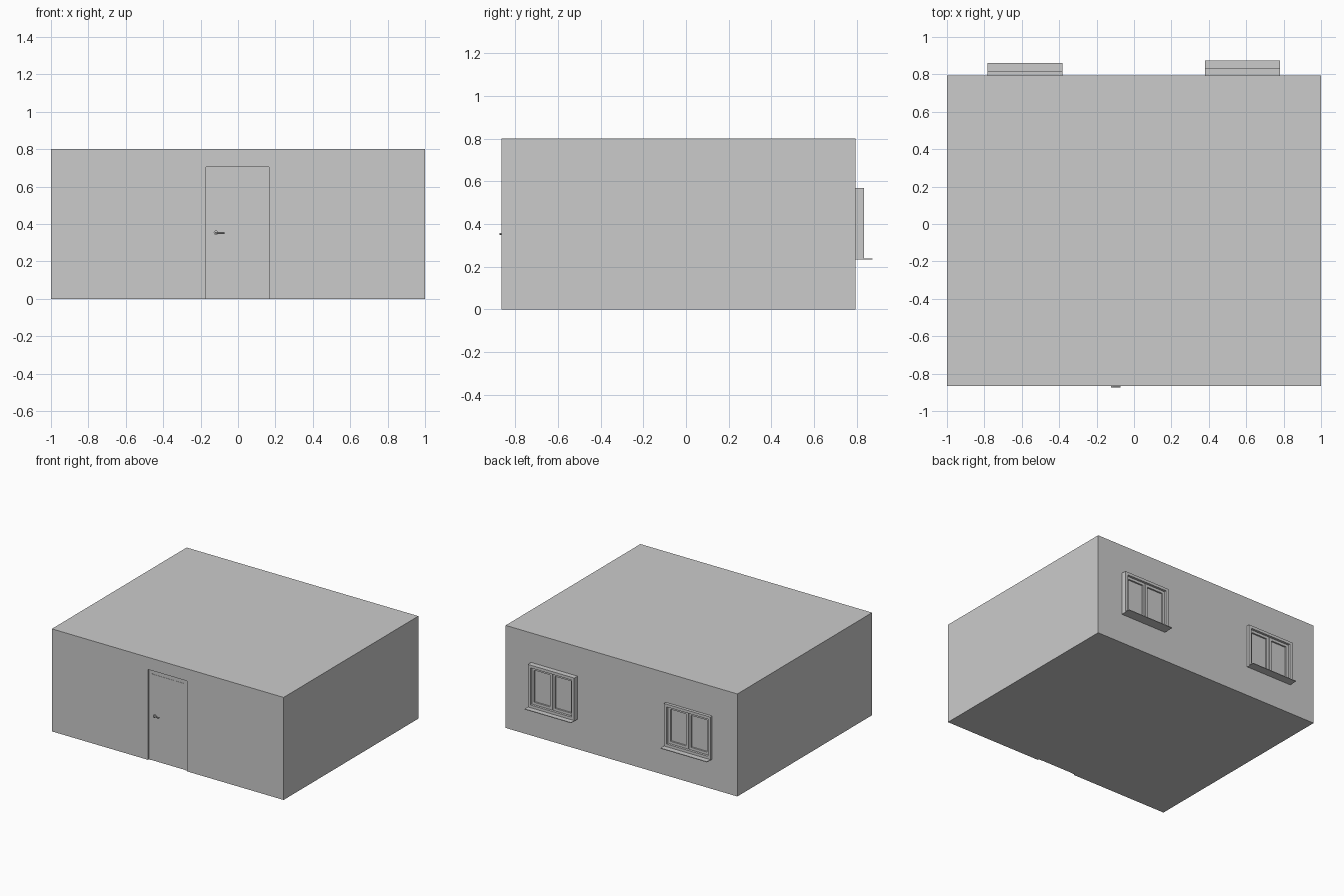
import bpy, bmesh
from math import radians
from mathutils import Matrix

if "Cube" in bpy.data.objects:
    bpy.data.objects.remove(bpy.data.objects["Cube"])


def box(name, x0, x1, y0, y1, z0, z1):
    bm = bmesh.new()
    bmesh.ops.create_cube(bm, size=1)
    for v in bm.verts:
        v.co = ((x0 + x1) / 2 + v.co.x * (x1 - x0),
                (y0 + y1) / 2 + v.co.y * (y1 - y0),
                (z0 + z1) / 2 + v.co.z * (z1 - z0))
    return finish(name, bm)


def finish(name, bm):
    mesh = bpy.data.meshes.new(name)
    bm.to_mesh(mesh)
    bm.free()
    ob = bpy.data.objects.new(name, mesh)
    bpy.context.collection.objects.link(ob)
    return ob


def frame(name, x0, x1, y0, y1, z0, z1, w):
    """Rectangular ring with border w, extruded from y0 to y1."""
    bm = bmesh.new()
    rings = []
    for y in (y0, y1):
        for d in (0, w):
            rings.append([bm.verts.new((x, y, z)) for x, z in (
                (x0 + d, z0 + d), (x1 - d, z0 + d), (x1 - d, z1 - d), (x0 + d, z1 - d))])
    for a, b in ((0, 1), (1, 3), (3, 2), (2, 0)):
        for i in range(4):
            j = (i + 1) % 4
            bm.faces.new((rings[a][i], rings[a][j], rings[b][j], rings[b][i]))
    bmesh.ops.recalc_face_normals(bm, faces=bm.faces)
    return finish(name, bm)


def rod(name, center, r, length, axis):
    bm = bmesh.new()
    turn = Matrix.Rotation(radians(90), 4, 'X' if axis == 'y' else 'Y')
    bmesh.ops.create_cone(bm, cap_ends=True, segments=20, radius1=r, radius2=r,
                          depth=length, matrix=Matrix.Translation(center) @ turn)
    ob = finish(name, bm)
    bpy.context.view_layer.objects.active = ob
    ob.select_set(True)
    bpy.ops.object.shade_smooth_by_angle(angle=radians(35))
    ob.select_set(False)
    return ob


FRONT, BACK = -0.866, 0.795
house = box("house_body", -1, 1, FRONT, BACK, 0, 0.8)


def cut(*dims):
    cutter = box("recess_cutter", *dims)
    cutter.hide_render = True
    mod = house.modifiers.new("recess", 'BOOLEAN')
    mod.operation = 'DIFFERENCE'
    mod.object = cutter
    mod.solver = 'EXACT'
    bpy.context.view_layer.objects.active = house
    bpy.ops.object.modifier_apply(modifier=mod.name)
    bpy.data.objects.remove(cutter)


# Windows: casing, two sashes with panes, thin projecting sill
for side, cx, front, lip in (("left", -0.583, 0.818, 0.86), ("right", 0.58, 0.835, 0.875)):
    x0, x1, z0, z1, w = cx - 0.2, cx + 0.2, 0.237, 0.57, 0.022
    cut(x0 + w, x1 - w, front - 0.06, BACK + 0.1, z0 + 0.005, z1 - w)
    frame(side + "_window_casing", x0, x1, BACK - 0.005, front, z0, z1, w)
    box(side + "_window_sill", x0, x1, BACK - 0.005, lip, z0 - 0.004, z0 + 0.001)
    for part, a, b in (("a", x0 + w, cx - 0.002), ("b", cx + 0.002, x1 - w)):
        frame(f"{side}_window_sash_{part}", a, b, front - 0.055, front - 0.018,
              z0 + w, z1 - w, 0.02)
        box(f"{side}_window_pane_{part}", a + 0.015, b - 0.015, front - 0.05, front - 0.03,
            z0 + w + 0.015, z1 - w - 0.015)

# Door: shallow recess, frame posts and head, leaf
cut(-0.17, 0.166, FRONT - 0.1, FRONT + 0.012, -0.1, 0.705)
for name, a, b in (("left", -0.17, -0.142), ("right", 0.138, 0.166)):
    box(f"door_{name}_post", a, b, FRONT + 0.010, FRONT + 0.03, 0, 0.705)
box("door_head", -0.17, 0.166, FRONT + 0.010, FRONT + 0.03, 0.677, 0.705)
box("door_leaf", -0.142, 0.138, FRONT + 0.010, FRONT + 0.03, 0.004, 0.673)

# Door handle: rosette, neck, lever
rod("handle_rosette", (-0.118, FRONT + 0.006, 0.353), 0.012, 0.01, 'y')
rod("handle_neck", (-0.118, FRONT, 0.353), 0.005, 0.017, 'y')
rod("handle_lever", (-0.097, FRONT - 0.005, 0.354), 0.004, 0.05, 'x')
